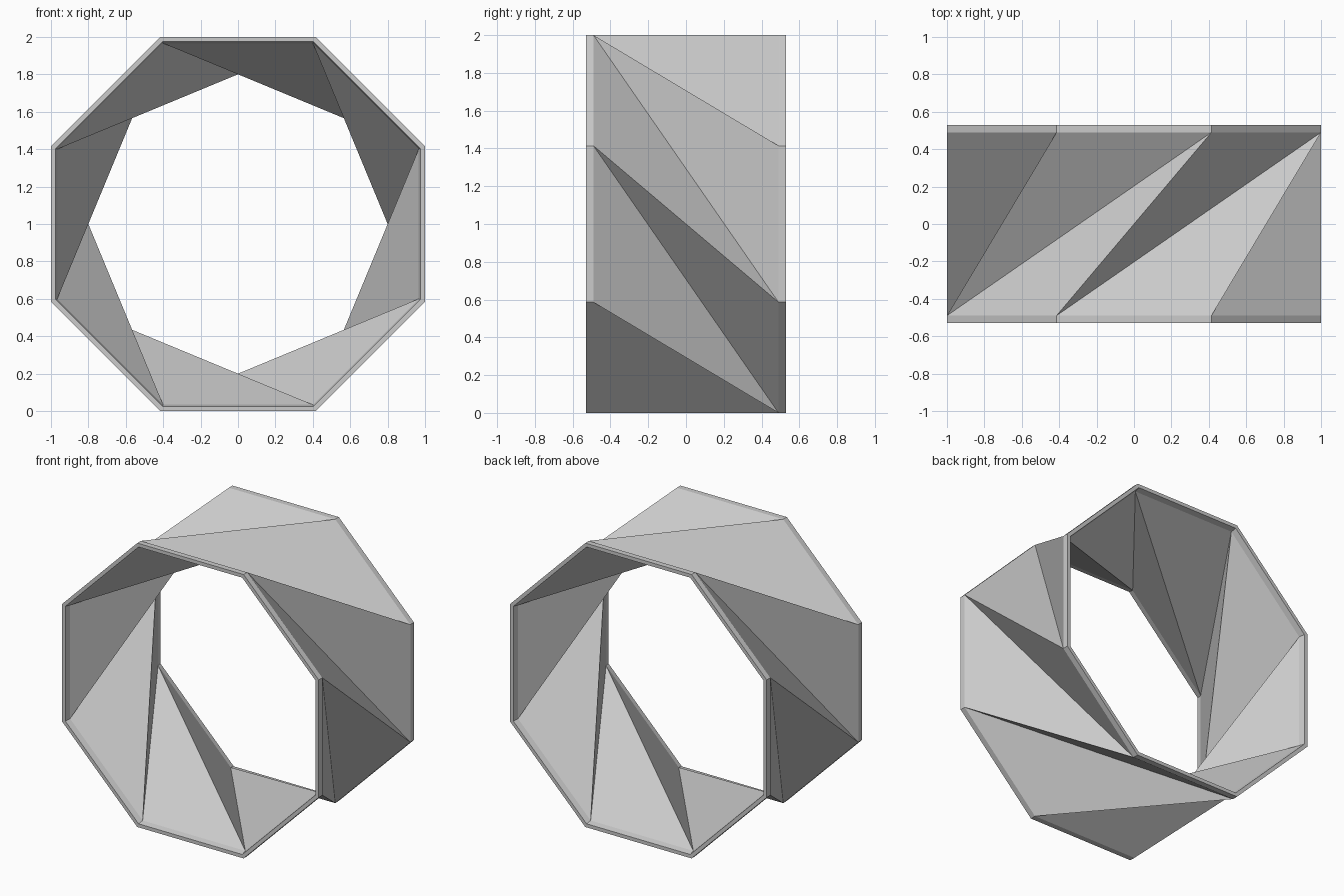
import bpy
import bmesh
from math import sin, cos, pi

cube = bpy.data.objects.get("Cube")
if cube:
    bpy.data.objects.remove(cube, do_unlink=True)

SIDES = 8
STEP = 2 * pi / SIDES
RIM_Y, WALL_Y = 0.53, 0.49      # outer and inner depth of each rim

# Plain grey material
grey = bpy.data.materials.new("light_grey")
grey.use_nodes = True
colour = (0.6, 0.6, 0.6, 1)
grey.diffuse_color = colour
grey.node_tree.nodes["Principled BSDF"].inputs["Base Color"].default_value = colour

bm = bmesh.new()


def ring(apothem, y):
    """Octagon of vertices, clockwise from the front."""
    r = apothem / cos(STEP / 2)
    turns = [STEP * (i + 0.5) for i in range(SIDES)]
    return [bm.verts.new((r * sin(t), y, 1 + r * cos(t))) for t in turns]


def band(a, b):
    """Straight band of quads between two rings."""
    for i in range(SIDES):
        j = (i + 1) % SIDES
        bm.faces.new((a[i], a[j], b[j], b[i]))


def twisted_wall(front, back):
    """Folded triangles, the back ring turned by two corners."""
    for i in range(SIDES):
        j, k = (i + 1) % SIDES, (i + 2) % SIDES
        bm.faces.new((front[i], front[j], back[k]))
        bm.faces.new((front[i], back[k], back[j]))


def skin(rim_apothem, wall_apothem):
    """Two rims joined by a twisted wall; returns the end rings."""
    front = ring(rim_apothem, -RIM_Y)
    front_fold = ring(wall_apothem, -WALL_Y)
    back_fold = ring(wall_apothem, WALL_Y)
    back = ring(rim_apothem, RIM_Y)
    band(front, front_fold)
    twisted_wall(front_fold, back_fold)
    band(back_fold, back)
    return front, back


# Outer and inner skins, closed by flat rim faces
outer_front, outer_back = skin(1.0, 1.0)
inner_front, inner_back = skin(0.975, 0.966)
band(outer_front, inner_front)
band(outer_back, inner_back)
bmesh.ops.recalc_face_normals(bm, faces=bm.faces[:])

mesh = bpy.data.meshes.new("twisted_octagon_ring")
bm.to_mesh(mesh)
bm.free()
mesh.materials.append(grey)
obj = bpy.data.objects.new("twisted_octagon_ring", mesh)
bpy.context.collection.objects.link(obj)
